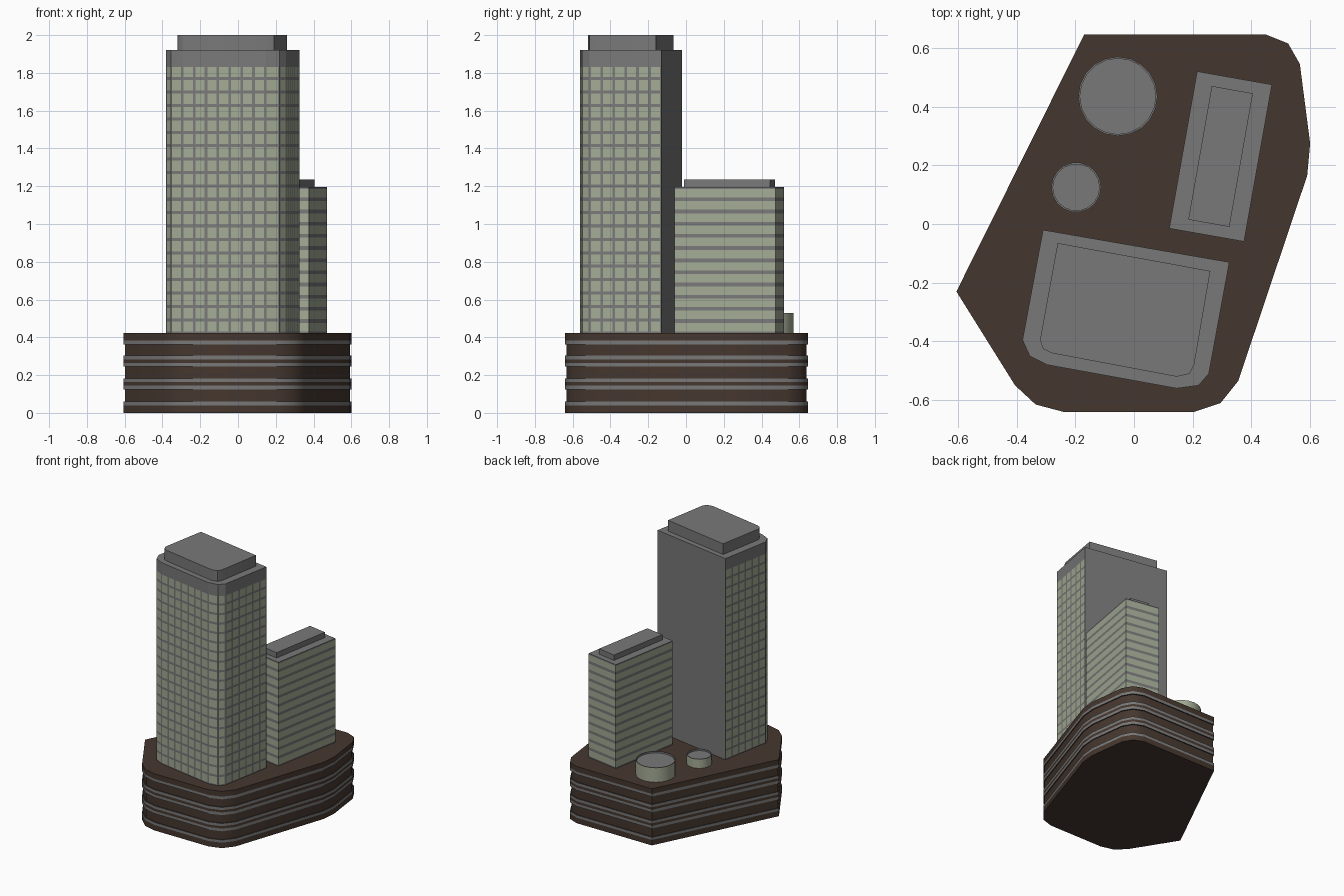
import bpy, bmesh, math

if "Cube" in bpy.data.objects:
    bpy.data.objects.remove(bpy.data.objects["Cube"])


def material(name, rgb):
    m = bpy.data.materials.new(name)
    m.diffuse_color = (*rgb, 1)
    m.use_nodes = True
    m.node_tree.nodes["Principled BSDF"].inputs["Base Color"].default_value = m.diffuse_color
    return m


BROWN = material("brown_stone", (0.06, 0.038, 0.028))
GREY = material("grey_concrete", (0.19, 0.19, 0.19))
GLASS = material("pale_glass", (0.37, 0.41, 0.30))


def finish(bm, name, mats, smooth=None):
    bmesh.ops.remove_doubles(bm, verts=bm.verts, dist=1e-5)
    me = bpy.data.meshes.new(name)
    bm.to_mesh(me)
    bm.free()
    ob = bpy.data.objects.new(name, me)
    bpy.context.collection.objects.link(ob)
    for m in mats:
        me.materials.append(m)
    if smooth:
        bpy.ops.object.select_all(action='DESELECT')
        ob.select_set(True)
        bpy.context.view_layer.objects.active = ob
        bpy.ops.object.shade_smooth_by_angle(angle=math.radians(smooth))
    return ob


def face(bm, pts, mat):
    bm.faces.new([bm.verts.new(p) for p in pts]).material_index = mat


def loft(name, rings, mats, smooth=None):
    """Closed solid through rings of (points, z, material of the band above)."""
    bm = bmesh.new()
    face(bm, [(x, y, rings[0][1]) for x, y in reversed(rings[0][0])], rings[0][2])
    for (a, za, m), (b, zb, _) in zip(rings, rings[1:]):
        for i in range(len(a)):
            j = (i + 1) % len(a)
            face(bm, [(*a[i], za), (*a[j], za), (*b[j], zb), (*b[i], zb)], m)
    face(bm, [(x, y, rings[-1][1]) for x, y in rings[-1][0]], rings[-1][2])
    return finish(bm, name, mats, smooth)


def bands(length, n, bar):
    """Split a length into n panes with half a bar on either side of each."""
    out, step = [], length / n
    for i in range(n):
        out += [(i * step, i * step + bar / 2, 0),
                (i * step + bar / 2, (i + 1) * step - bar / 2, 1),
                ((i + 1) * step - bar / 2, (i + 1) * step, 0)]
    return out


def tower(name, foot, columns, rows, z0, z1, bar_u, bar_z, parapet=0.0):
    """Tower whose walls are split into glass and bars; 0 columns = blank wall."""
    bm = bmesh.new()
    top = z1 + parapet
    for i, p in enumerate(foot):
        q = foot[(i + 1) % len(foot)]
        length = math.dist(p, q)

        def quad(u0, u1, za, zb, m):
            a, b = [tuple(p[k] + (q[k] - p[k]) * u / length for k in (0, 1))
                    for u in (u0, u1)]
            face(bm, [(*a, za), (*b, za), (*b, zb), (*a, zb)], m)

        if parapet:
            quad(0, length, z1, top, 0)
        if not columns[i]:
            quad(0, length, z0, z1, 0)
            continue
        cols = bands(length, columns[i], bar_u) if bar_u else [(0, length, 1)]
        for za, zb, mz in bands(z1 - z0, rows, bar_z):
            for u0, u1, mu in cols:
                quad(u0, u1, z0 + za, z0 + zb, mz * mu)
    face(bm, [(*p, top) for p in foot], 0)
    face(bm, [(*p, z0) for p in reversed(foot)], 0)
    return finish(bm, name, [GREY, GLASS])


# Podium with projecting floor slabs edged in grey
base = [(-0.605, -0.23), (-0.405, -0.55), (-0.335, -0.615), (-0.24, -0.64),
        (0.205, -0.64), (0.295, -0.61), (0.355, -0.535), (0.59, 0.165),
        (0.60, 0.275), (0.565, 0.545), (0.525, 0.615), (0.45, 0.645), (-0.17, 0.645)]
recess = [(x * 0.988, y * 0.988) for x, y in base]
rings = [(base, 0, 0), (base, 0.04, 1), (base, 0.06, 0), (recess, 0.06, 0)]
for z in (0.125, 0.245):
    rings += [(recess, z, 0), (base, z, 1), (base, z + 0.02, 0),
              (base, z + 0.038, 1), (base, z + 0.058, 0), (recess, z + 0.058, 0)]
rings += [(recess, 0.363, 0), (base, 0.363, 1), (base, 0.383, 0), (base, 0.422, 0)]
loft("podium", rings, [BROWN, GREY], 40)

# Tall tower: window grid, blank back wall, grey parapet
DECK = 0.422
tall = [(-0.31, -0.02), (-0.38, -0.395), (-0.355, -0.45), (-0.295, -0.48),
        (0.145, -0.56), (0.22, -0.55), (0.255, -0.51), (0.325, -0.13)]
tower("tall_tower", tall, [6, 1, 1, 7, 1, 1, 6, 0], 20, DECK, 1.84, 0.014, 0.016, 0.08)
tall_roof = [(-0.26, -0.065), (-0.32, -0.395), (-0.31, -0.425), (-0.28, -0.44),
             (0.145, -0.52), (0.19, -0.51), (0.205, -0.48), (0.26, -0.16)]
loft("tall_tower_roof", [(tall_roof, 1.92, 0), (tall_roof, 2.0, 0)], [GREY], 50)

# Low tower: horizontal strip windows on all four sides
low = [(0.215, 0.52), (0.12, -0.015), (0.375, -0.06), (0.47, 0.475)]
tower("low_tower", low, [1, 1, 1, 1], 12, DECK, 1.195, 0, 0.02)
low_roof = [(0.265, 0.47), (0.185, 0.015), (0.325, -0.01), (0.405, 0.445)]
loft("low_tower_roof", [(low_roof, 1.195, 0), (low_roof, 1.235, 0)], [GREY])


# Round rooftop drums with a slightly sunken lid
def drum(name, x, y, r, sides, top):
    def ring(rad):
        return [(x + rad * math.cos(math.tau * i / sides),
                 y + rad * math.sin(math.tau * i / sides)) for i in range(sides)]
    loft(name, [(ring(r), DECK, 1), (ring(r), top, 0), (ring(r - 0.006), top, 0),
                (ring(r - 0.006), top - 0.012, 0)], [GREY, GLASS], 30)


drum("large_drum", -0.055, 0.435, 0.135, 20, 0.53)
drum("small_drum", -0.197, 0.125, 0.085, 18, 0.49)
